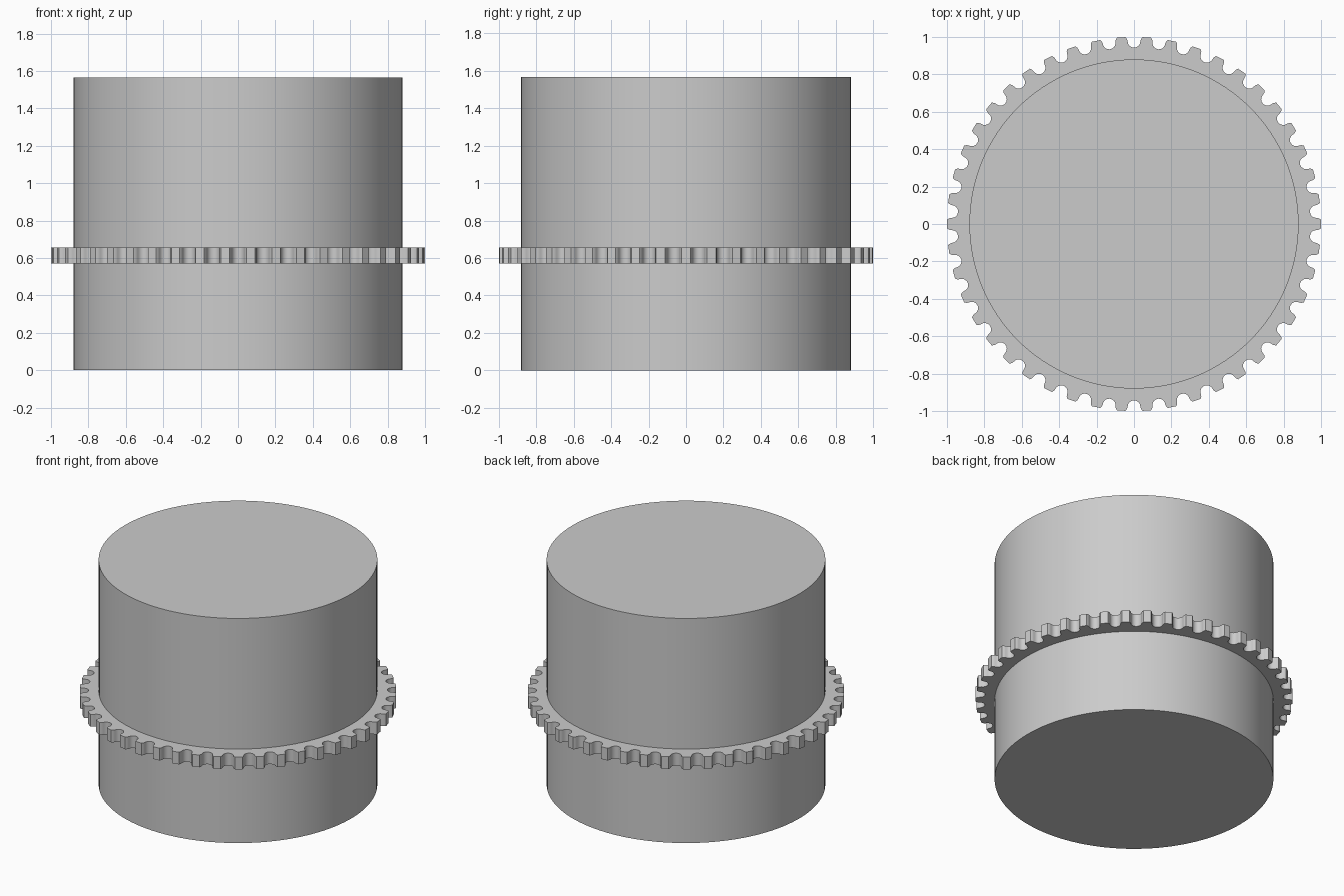
import bpy
import bmesh
from math import sin, cos, pi, radians

cube = bpy.data.objects.get("Cube")
if cube:
    bpy.data.objects.remove(cube, do_unlink=True)

TEETH = 46
BODY_R, BODY_H = 0.88, 1.565
RING_Z0, RING_Z1 = 0.57, 0.655

grey = bpy.data.materials.new("plain_grey")
grey.use_nodes = True
colour = (0.6, 0.6, 0.6, 1)
grey.diffuse_color = colour
grey.node_tree.nodes["Principled BSDF"].inputs["Base Color"].default_value = colour


def finish(obj):
    obj.data.materials.append(grey)
    bpy.ops.object.select_all(action="DESELECT")
    obj.select_set(True)
    bpy.context.view_layer.objects.active = obj
    bpy.ops.object.shade_smooth_by_angle(angle=radians(30))


# Solid drum
bpy.ops.mesh.primitive_cylinder_add(vertices=128, radius=BODY_R, depth=BODY_H,
                                    location=(0, 0, BODY_H / 2))
drum = bpy.context.object
drum.name = "drum"
finish(drum)

# One tooth gap as (sideways, radial) points: flared mouth and round seat
SEAT_R, SEAT_C = 0.034, 0.977
gap = [(-0.045, 0.999), (-0.037, 0.988)]
for i in range(11):
    a = pi + pi * i / 10
    gap.append((SEAT_R * cos(a), SEAT_C + SEAT_R * sin(a)))
gap += [(0.037, 0.988), (0.045, 0.999)]

# Repeat the gap all round; a tooth stays centred on the x axis
outline = []
for t in range(TEETH):
    a = 2 * pi * (t + 0.5) / TEETH
    for s, r in gap:
        outline.append((r * cos(a) - s * sin(a), r * sin(a) + s * cos(a)))

# Toothed ring around the drum, with its bore just inside the drum wall
bm = bmesh.new()
loops = []
for z, bore in ((RING_Z0, True), (RING_Z0, False), (RING_Z1, False), (RING_Z1, True)):
    loop = []
    for x, y in outline:
        k = (BODY_R - 0.01) / (x * x + y * y) ** 0.5 if bore else 1
        loop.append(bm.verts.new((x * k, y * k, z)))
    loops.append(loop)
n = len(outline)
for j in range(4):
    low, high = loops[j], loops[(j + 1) % 4]
    for i in range(n):
        k = (i + 1) % n
        bm.faces.new((low[i], low[k], high[k], high[i]))
bmesh.ops.recalc_face_normals(bm, faces=bm.faces)
mesh = bpy.data.meshes.new("toothed_ring")
bm.to_mesh(mesh)
bm.free()
ring = bpy.data.objects.new("toothed_ring", mesh)
bpy.context.collection.objects.link(ring)
finish(ring)
